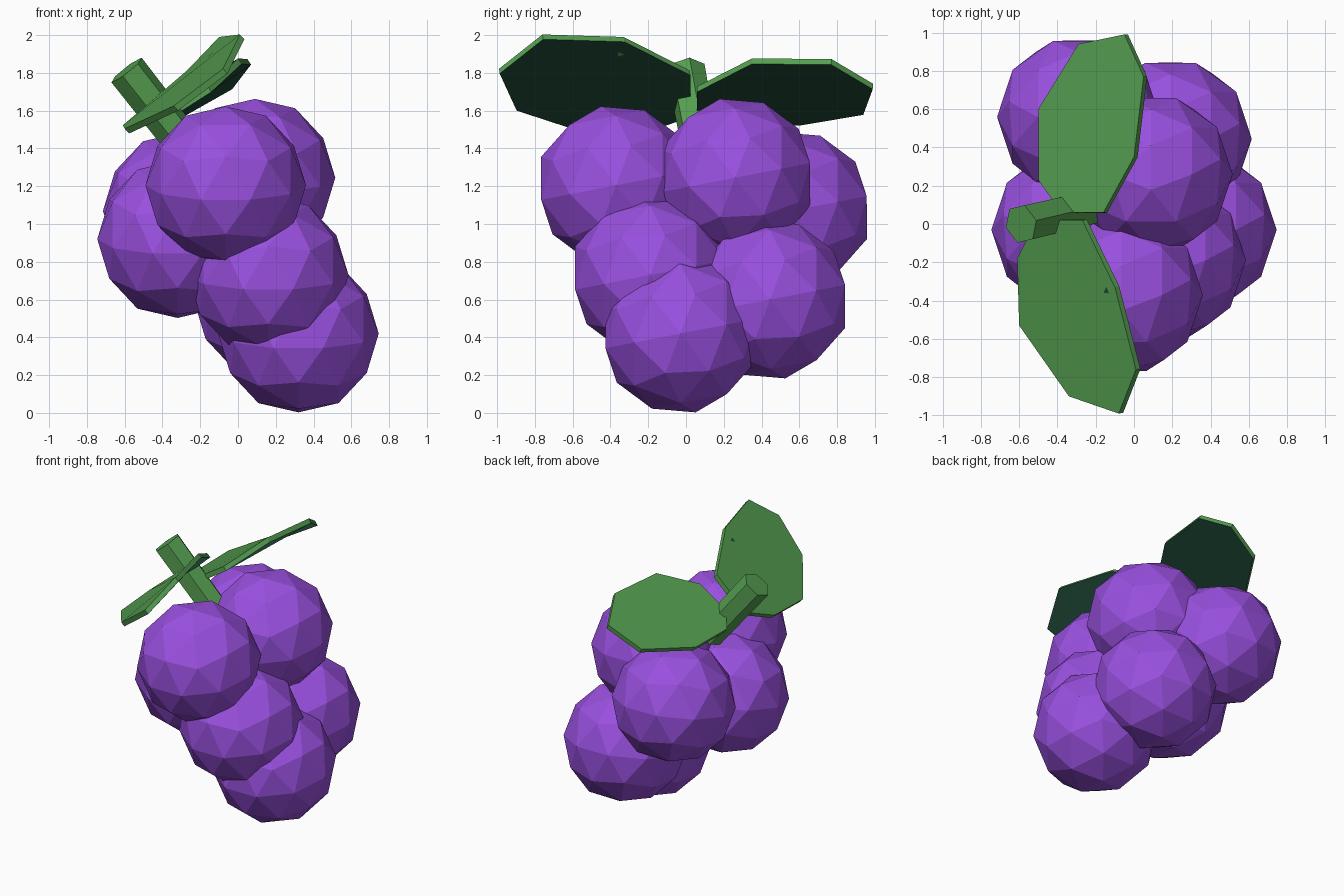
import bpy, bmesh
from math import radians
from mathutils import Vector, Matrix

if "Cube" in bpy.data.objects:
    bpy.data.objects.remove(bpy.data.objects["Cube"])


def material(name, rgb):
    m = bpy.data.materials.new(name)
    m.diffuse_color = (*rgb, 1)
    m.use_nodes = True
    m.node_tree.nodes["Principled BSDF"].inputs["Base Color"].default_value = m.diffuse_color
    return m


PURPLE = material("grape purple", (0.32, 0.08, 0.74))
GREEN = material("leaf green", (0.092, 0.345, 0.082))
DARK = material("underleaf green", (0.014, 0.07, 0.042))


def add_object(name, bm, *mats):
    me = bpy.data.meshes.new(name)
    bm.to_mesh(me)
    bm.free()
    for m in mats:
        me.materials.append(m)
    ob = bpy.data.objects.new(name, me)
    bpy.context.collection.objects.link(ob)
    return ob


# Grapes: faceted balls, slightly tilted, in a leaning bunch
centres = [(-0.065, -0.37, 1.205), (0.09, 0.26, 1.245), (-0.29, 0.56, 1.07),
           (0.19, 0.445, 0.60), (0.16, -0.19, 0.73), (0.32, -0.03, 0.42),
           (-0.32, -0.03, 0.92)]
tilt = Matrix.Rotation(radians(11), 4, 'X') @ Matrix.Rotation(radians(18), 4, 'Z')
for i, c in enumerate(centres):
    bm = bmesh.new()
    bmesh.ops.create_icosphere(bm, subdivisions=2, radius=0.425,
                               matrix=Matrix.Translation(c) @ tilt)
    add_object(f"grape_{i + 1}", bm, PURPLE)

# Stem: leaning hexagonal peg
top, bottom = Vector((-0.59, 0.0, 1.815)), Vector((-0.25, 0.08, 1.38))
axis = top - bottom
bm = bmesh.new()
bmesh.ops.create_cone(
    bm, cap_ends=True, segments=6, radius1=0.10, radius2=0.105, depth=axis.length,
    matrix=Matrix.Translation((top + bottom) / 2) @ axis.to_track_quat('Z', 'Y').to_matrix().to_4x4())
add_object("stem", bm, GREEN)


# Leaves: tilted eight-sided plates, drooping at both ends, dark underneath
def leaf(name, centre, outline, slope_x, slope_y, thick=0.035):
    c = Vector(centre)
    normal = Vector((-slope_x, -slope_y, 1)).normalized()
    upper = [c + Vector((x, y, slope_x * x + slope_y * y + 0.03 - 0.34 * y * y))
             for x, y in outline]
    bm = bmesh.new()
    a = [bm.verts.new(p) for p in upper]
    b = [bm.verts.new(p - normal * thick) for p in upper]
    bm.faces.new(a)
    bm.faces.new(b[::-1]).material_index = 1
    for i in range(len(a)):
        j = (i + 1) % len(a)
        bm.faces.new((a[i], b[i], b[j], a[j]))
    bmesh.ops.recalc_face_normals(bm, faces=bm.faces)
    add_object(name, bm, GREEN, DARK)


leaf("back_leaf", (-0.23, 0.51, 1.70),
     [(0.28, 0.26), (0.18, 0.48), (-0.06, 0.43), (-0.27, 0.09),
      (-0.27, -0.28), (-0.15, -0.45), (0.07, -0.45), (0.23, -0.16)], 0.64, -0.05)
leaf("front_leaf", (-0.31, -0.45, 1.755),
     [(0.21, 0.12), (0.04, 0.47), (-0.20, 0.47), (-0.30, 0.27),
      (-0.29, -0.08), (-0.03, -0.45), (0.23, -0.54), (0.32, -0.31)], 0.92, 0.14)
